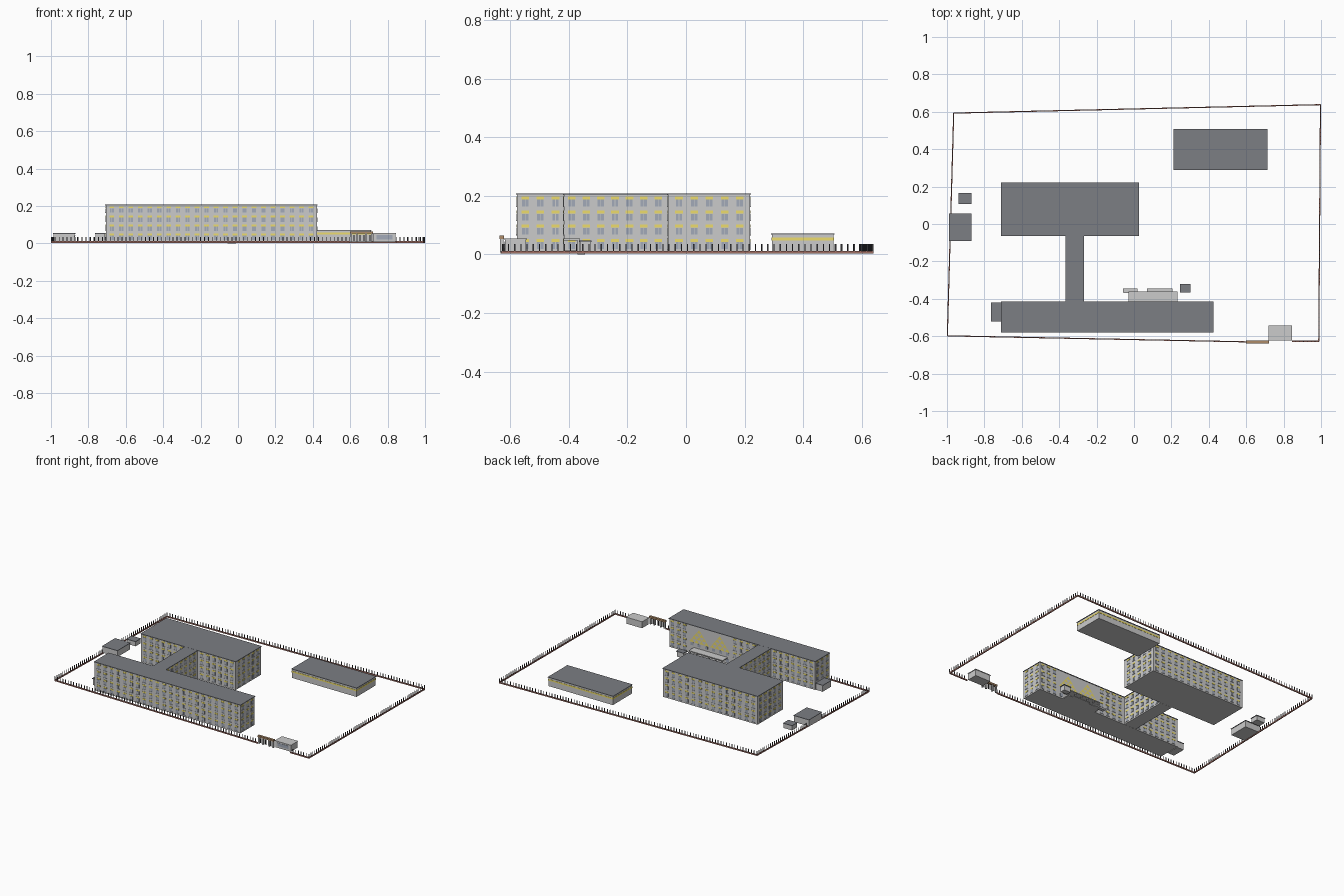
import bpy, bmesh, math
from mathutils import Vector, Matrix

if "Cube" in bpy.data.objects:
    bpy.data.objects.remove(bpy.data.objects["Cube"])

BASE = 0.008
MATS = {}
COLORS = {"wall": (0.62, 0.63, 0.64, 1), "roof": (0.20, 0.21, 0.23, 1),
          "glass": (0.36, 0.40, 0.48, 1), "yellow": (0.85, 0.72, 0.15, 1),
          "brick": (0.36, 0.16, 0.13, 1), "metal": (0.08, 0.08, 0.09, 1),
          "concrete": (0.70, 0.70, 0.70, 1), "brown": (0.42, 0.26, 0.14, 1),
          "frame": (0.85, 0.85, 0.85, 1)}
for key, col in COLORS.items():
    MATS[key] = bpy.data.materials.new(key)
    MATS[key].diffuse_color = col


def finish(name, bm, mat):
    me = bpy.data.meshes.new(name)
    bm.to_mesh(me)
    bm.free()
    me.materials.append(MATS[mat])
    ob = bpy.data.objects.new(name, me)
    bpy.context.collection.objects.link(ob)
    return ob


def add_box(bm, x0, x1, y0, y1, z0, z1):
    m = Matrix.Translation(((x0 + x1) / 2, (y0 + y1) / 2, (z0 + z1) / 2))
    m = m @ Matrix.Diagonal((x1 - x0, y1 - y0, z1 - z0, 1))
    bmesh.ops.create_cube(bm, size=1, matrix=m)


def box(name, mat, *dims):
    bm = bmesh.new()
    add_box(bm, *dims)
    return finish(name, bm, mat)


def add_beam(bm, p, q, w, z0, z1):
    d = Vector(q) - Vector(p)
    c = (Vector(p) + Vector(q)) / 2
    m = Matrix.Translation((c.x, c.y, (z0 + z1) / 2)) @ Matrix.Rotation(math.atan2(d.y, d.x), 4, 'Z')
    bmesh.ops.create_cube(bm, size=1, matrix=m @ Matrix.Diagonal((d.length, w, z1 - z0, 1)))


def block(name, x0, x1, y0, y1, top, roof="roof", lip=0.003):
    box(name + "_walls", "wall", x0 + lip, x1 - lip, y0 + lip, y1 - lip, BASE, top - 0.004)
    box(name + "_roof", roof, x0, x1, y0, y1, top - 0.004, top)


# each facade: axis it runs along, start, end, wall plane, outward sign
def facade(name, axis, a, b, plane, sign, step=0.05):
    n = max(1, round((b - a) / step))
    parts = {k: bmesh.new() for k in ("glass", "yellow", "frame")}

    def panel(kind, u, w, z0, z1, depth):
        lo, hi = sorted((plane, plane + sign * depth))
        if axis == "x":
            add_box(parts[kind], u - w / 2, u + w / 2, lo, hi, z0, z1)
        else:
            add_box(parts[kind], lo, hi, u - w / 2, u + w / 2, z0, z1)

    for i in range(n):
        u = a + (i + 0.5) * (b - a) / n
        for row in range(4):
            z = 0.019 + row * 0.0485
            panel("glass", u, 0.022, z, z + 0.023, 0.0012)
            panel("frame", u, 0.002, z, z + 0.023, 0.0018)
            panel("frame", u, 0.026, z - 0.002, z, 0.003)
            panel("yellow", u, 0.026, z + 0.024, z + 0.034, 0.0015)
    for kind, label in (("glass", "windows"), ("yellow", "lintels"), ("frame", "sills")):
        finish(name + "_" + label, parts[kind], kind)


# main H-shaped building
block("front_wing", -0.71, 0.425, -0.58, -0.415, 0.208)
block("rear_wing", -0.71, 0.028, -0.065, 0.222, 0.208)
block("link_wing", -0.367, -0.268, -0.42, -0.06, 0.2075)

facade("front_wing_front", "x", -0.70, 0.415, -0.577, -1)
facade("front_wing_back_left", "x", -0.70, -0.37, -0.418, 1)
facade("front_wing_back_mid", "x", -0.26, -0.06, -0.418, 1)
facade("front_wing_back_right", "x", 0.28, 0.42, -0.418, 1)
facade("front_wing_right", "y", -0.575, -0.42, 0.422, 1)
facade("front_wing_left", "y", -0.575, -0.42, -0.707, -1)
facade("rear_wing_back", "x", -0.70, 0.02, 0.219, 1)
facade("rear_wing_front_left", "x", -0.70, -0.37, -0.062, -1)
facade("rear_wing_front_right", "x", -0.26, 0.02, -0.062, -1)
facade("rear_wing_right", "y", -0.05, 0.21, 0.025, 1)
facade("rear_wing_left", "y", -0.05, 0.21, -0.707, -1)
facade("link_right", "y", -0.415, -0.07, -0.271, 1)
facade("link_left", "y", -0.415, -0.07, -0.364, -1)

# yellow triangle mural on the courtyard wall
bm = bmesh.new()
ROWS, W, H = 4, 0.038, 0.024
for cx in (0.03, 0.19):
    for r in range(ROWS):
        for i in range(ROWS - r):
            x, z = cx + (i - (ROWS - 1 - r) / 2) * W, 0.09 + r * H
            vs = [bm.verts.new((x + dx, -0.4165, z + dz))
                  for dx, dz in ((W / 2, 0), (-W / 2, 0), (0, H))]
            bm.faces.new(vs)
finish("wall_mural", bm, "yellow")

# courtyard wall ground floor and top strip windows
bm = bmesh.new()
for i in range(6):
    x = -0.03 + i * 0.055
    add_box(bm, x - 0.011, x + 0.011, -0.418, -0.4165, 0.019, 0.042)
    add_box(bm, x - 0.011, x + 0.011, -0.418, -0.4168, 0.067, 0.086)
finish("courtyard_windows", bm, "glass")

# entrance porch with posts and steps
box("porch_canopy", "concrete", -0.03, 0.232, -0.418, -0.362, 0.048, 0.054)
box("porch_floor", "concrete", -0.03, 0.232, -0.418, -0.362, BASE, 0.014)
bm = bmesh.new()
for i in range(6):
    x = -0.022 + i * 0.0492
    add_box(bm, x - 0.003, x + 0.003, -0.370, -0.364, 0.014, 0.048)
finish("porch_posts", bm, "concrete")
box("left_step", "concrete", -0.06, 0.02, -0.365, -0.345, 0.004, 0.012)
box("right_step", "concrete", 0.07, 0.205, -0.365, -0.345, 0.006, 0.012)
box("lower_step", "concrete", -0.055, -0.01, -0.37, -0.345, 0, 0.004)

# small outbuildings
block("kiosk", 0.245, 0.303, -0.365, -0.322, 0.047, lip=0.004)
block("side_annex", -0.765, -0.708, -0.52, -0.42, 0.055)
block("large_shed", -0.99, -0.87, -0.09, 0.055, 0.055)
block("small_shed", -0.938, -0.868, 0.108, 0.167, 0.043)
block("gatehouse", 0.72, 0.845, -0.622, -0.543, 0.055, roof="concrete")
box("gatehouse_window", "glass", 0.74, 0.825, -0.6205, -0.618, 0.022, 0.044)

# sports hall with yellow band
block("hall", 0.21, 0.715, 0.29, 0.507, 0.072)
box("hall_band", "yellow", 0.2115, 0.7135, 0.2915, 0.5055, 0.047, 0.058)

# gate: posts, lintel and bars
bm = bmesh.new()
for x in (0.605, 0.635, 0.685, 0.715):
    add_box(bm, x - 0.005, x + 0.005, -0.636, -0.624, BASE, 0.052)
finish("gate_posts", bm, "concrete")
box("gate_lintel", "brown", 0.598, 0.722, -0.638, -0.622, 0.052, 0.064)
bm = bmesh.new()
for i in range(16):
    x = 0.612 + i * 0.0064
    add_box(bm, x - 0.001, x + 0.001, -0.631, -0.629, 0.012, 0.046)
finish("gate_bars", bm, "metal")

# perimeter fence: low brick kerb with thin pickets
path = [(0.598, -0.63), (-0.998, -0.598), (-0.964, 0.593), (0.997, 0.638),
        (0.988, -0.627), (0.845, -0.627)]
kerb, pickets = bmesh.new(), bmesh.new()
for p, q in zip(path, path[1:]):
    add_beam(kerb, p, q, 0.006, 0.003, 0.012)
    p, q = Vector(p), Vector(q)
    n = max(1, round((q - p).length / 0.021))
    for i in range(n):
        c = p.lerp(q, i / n)
        add_box(pickets, c.x - 0.002, c.x + 0.002, c.y - 0.002, c.y + 0.002, 0.010, 0.035)
finish("fence_kerb", kerb, "brick")
finish("fence_pickets", pickets, "metal")

for m in bpy.data.materials:
    if m.users and not m.is_grease_pencil:
        m.use_nodes = True
        m.node_tree.nodes["Principled BSDF"].inputs["Base Color"].default_value = m.diffuse_color
